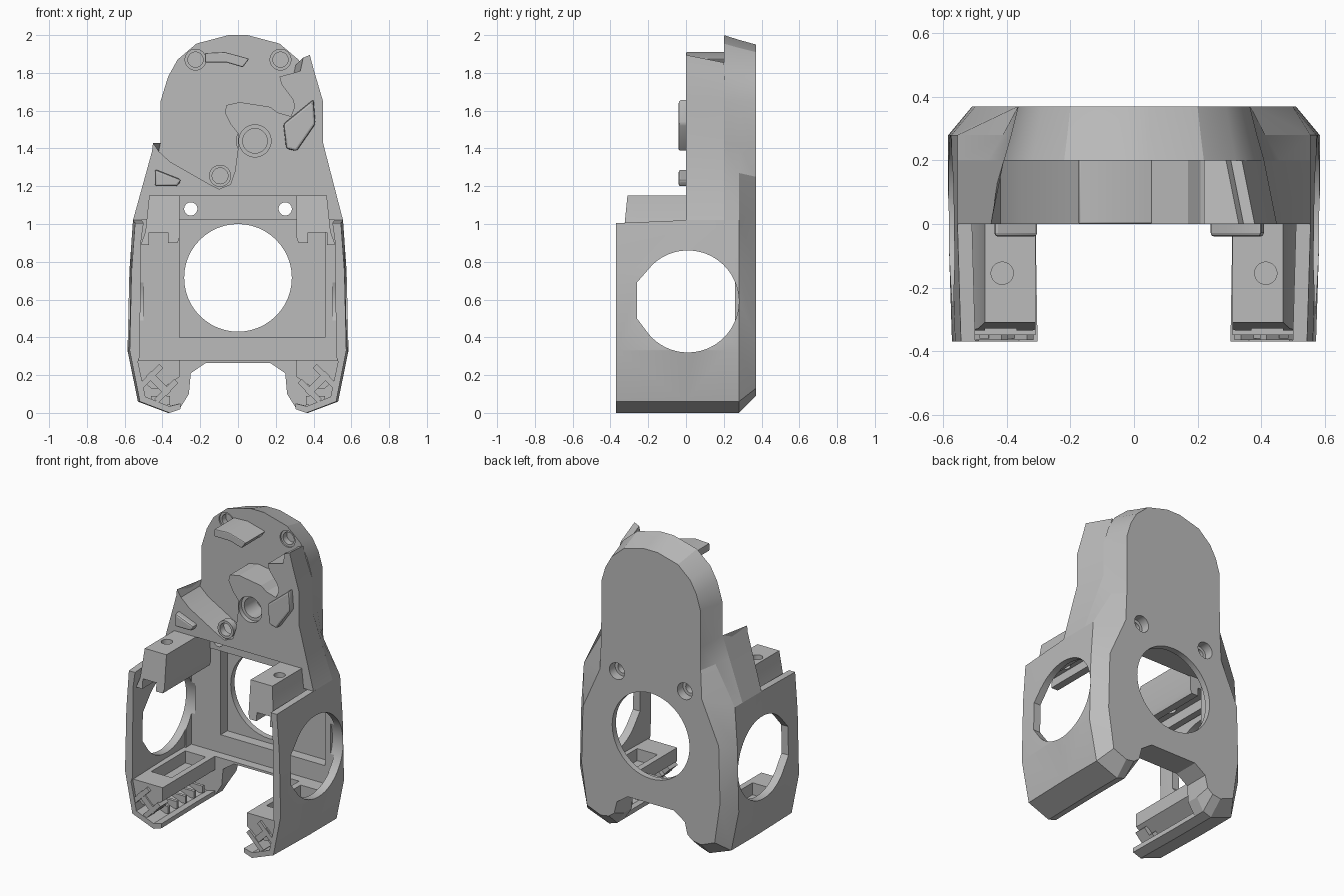
import bpy, bmesh, math

if "Cube" in bpy.data.objects:
    bpy.data.objects.remove(bpy.data.objects["Cube"], do_unlink=True)

grey = bpy.data.materials.new("plain grey")
grey.use_nodes = True
grey.diffuse_color = (0.5, 0.5, 0.5, 1)
grey.node_tree.nodes["Principled BSDF"].inputs["Base Color"].default_value = grey.diffuse_color


def loft(name, rings):
    """Solid skinned through rings that share a point count."""
    mesh = bpy.data.meshes.new(name)
    bm = bmesh.new()
    loops = [[bm.verts.new(point) for point in ring] for ring in rings]
    count = len(loops[0])
    for lower, upper in zip(loops, loops[1:]):
        for i in range(count):
            j = (i + 1) % count
            bm.faces.new((lower[i], lower[j], upper[j], upper[i]))
    bm.faces.new(loops[0][::-1])
    bm.faces.new(loops[-1])
    bmesh.ops.recalc_face_normals(bm, faces=bm.faces)
    bm.to_mesh(mesh)
    bm.free()
    mesh.materials.append(grey)
    obj = bpy.data.objects.new(name, mesh)
    bpy.context.scene.collection.objects.link(obj)
    return obj


def prism(name, outline, start, end, axis="Y"):
    """Extrude a 2D outline along one axis."""
    place = {"X": lambda p, t: (t, p[0], p[1]),
             "Y": lambda p, t: (p[0], t, p[1]),
             "Z": lambda p, t: (p[0], p[1], t)}[axis]
    return loft(name, [[place(p, t) for p in outline] for t in (start, end)])


def circle(cx, cy, radius, start=0, sweep=360, steps=48):
    angles = [math.radians(start + sweep * i / steps) for i in range(steps)]
    return [(cx + radius * math.cos(a), cy + radius * math.sin(a)) for a in angles]


def rect(left, right, bottom, top):
    return [(left, bottom), (right, bottom), (right, top), (left, top)]


def turned_rect(cx, cy, width, height, degrees):
    c, s = math.cos(math.radians(degrees)), math.sin(math.radians(degrees))
    corners = rect(-width / 2, width / 2, -height / 2, height / 2)
    return [(cx + c * u - s * v, cy + s * u + c * v) for u, v in corners]


def flip(outline, side):
    return [(side * x, z) for x, z in outline]


def bake(obj):
    graph = bpy.context.evaluated_depsgraph_get()
    mesh = bpy.data.meshes.new_from_object(obj.evaluated_get(graph))
    obj.modifiers.clear()
    obj.data = mesh


def cut(obj, outline, start, end, axis="Y"):
    """Subtract an extruded outline from an object."""
    cutter = prism("cutter", outline, start, end, axis)
    cutter.hide_render = True
    mod = obj.modifiers.new("cut", "BOOLEAN")
    mod.operation = "DIFFERENCE"
    mod.solver = "EXACT"
    mod.object = cutter
    bake(obj)
    bpy.data.objects.remove(cutter, do_unlink=True)


def bevel(obj, width):
    mod = obj.modifiers.new("bevel", "BEVEL")
    mod.width = width
    mod.segments = 2
    bake(obj)


def full_ring(half, y):
    both = half + [(-x, z) for x, z in reversed(half)]
    return [(x, y, z) for x, z in both]


# Back body: outer shell with a chamfered rear edge
foot = [(.25, .21), (.17, .265)]
front_half = [(.05, 2), (.22, 1.955), (.32, 1.87), (.37, 1.78), (.41, 1.65), (.41, 1.43),
              (.46, 1.29), (.556, 1.02), (.575, .75), (.585, .33), (.53, .06), (.37, 0),
              (.31, .02), (.26, .1)] + foot
rear_half = [(.05, 1.95), (.2, 1.91), (.29, 1.83), (.335, 1.75), (.365, 1.65), (.365, 1.4),
             (.367, 1.25), (.375, 1.06), (.5, .78), (.51, .4), (.47, .13), (.37, .09),
             (.31, .1), (.27, .13)] + foot
# The middle ring follows the taper above and stays wide below
middle_half = [((x + u) / 2, (z + w) / 2) if z > 1.1 else (x, z)
               for (x, z), (u, w) in zip(front_half, rear_half)]
body = loft("back_body", [full_ring(front_half, .2), full_ring(middle_half, .28),
                          full_ring(rear_half, .37)])

# Rear wall cavity, fan opening, screw holes and blind holes
side_hole = circle(.01, .59, .27, -140, 280) + [(-.26, .69), (-.26, .5)]
cut(body, rect(-.525, .525, .28, 1.02), 0, .26)
cut(body, rect(-.31, .46, .4, 1.02), 0, .33)
cut(body, circle(0, .715, .285), 0, 1)
for side in (1, -1):
    cut(body, circle(side * .25, 1.08, .035), 0, 1)
    cut(body, circle(side * .25, 1.08, .055), .31, 1)
    cut(body, circle(side * .225, 1.87, .055), .1, .21)
    cut(body, circle(side * .225, 1.87, .04), .1, .25)
    cut(body, side_hole, side * .5, side * .7, "X")

# Raised front land with wing, crescent and fin
land_outline = [(-.45, 1.43), (-.42, 1.385), (-.36, 1.33), (-.15, 1.21), (-.1, 1.185),
                (-.04, 1.21), (-.016, 1.28), (0, 1.4), (0, 1.48), (-.04, 1.53),
                (-.07, 1.59), (-.06, 1.63), (.01, 1.645), (.17, 1.62), (.21, 1.59),
                (.28, 1.57), (.3, 1.62), (.29, 1.66), (.23, 1.74), (.22, 1.78),
                (.33, 1.81), (.345, 1.88), (.38, 1.895), (.4, 1.82), (.45, 1.65),
                (.45, 1.43), (.556, 1.02), (-.556, 1.02), (-.455, 1.385)]


def tuck(x, z):
    """Pull the fin and wing tips in to meet the body."""
    if x > .3 and z > 1.63:
        return x - .04, .2, z - .04 * (z > 1.7)
    limit = .41 + .356 * max(0, 1.43 - z)
    return max(-limit, min(limit, x)), .2, z


land = loft("front_land", [[(x, 0, z) for x, z in land_outline],
                           [tuck(x, z) for x, z in land_outline]])
cut(land, rect(-.47, .47, .9, 1.15), -.1, .15)
cut(land, circle(.09, 1.44, .085), -.1, .16)
cut(land, circle(-.095, 1.255, .045), -.1, .12)
for side in (1, -1):
    cut(land, circle(side * .25, 1.08, .035), 0, 1)


# Round collars around the land holes
def collar(name, x, z, outer, inner, start, end):
    ring = prism(name, circle(x, z, outer), start, end)
    cut(ring, circle(x, z, inner), start - 1, end + 1)


collar("large_collar", .09, 1.44, .1, .065, .03, .2)
collar("small_collar", -.095, 1.255, .058, .042, .004, .05)

# Pads and arched tab on the front
pads = {
    "five_sided_pad": [(.24, 1.53), (.4, 1.66), (.41, 1.53), (.31, 1.385), (.255, 1.4)],
    "wing_pad": [(-.44, 1.29), (-.3, 1.235), (-.32, 1.2), (-.44, 1.2)],
}
for name, outline in pads.items():
    bevel(prism(name, outline, -.04, .05), .012)
bevel(prism("arched_tab", [(-.175, 1.905), (-.07, 1.91), (.06, 1.875), (.025, 1.83),
                           (-.06, 1.855), (-.175, 1.855)], 0, .23), .006)

# Side walls with hollow legs, trays, latches and posts, one set for each side
shell_outline = [(.556, 1.02), (.575, .75), (.585, .33), (.53, .06), (.37, 0), (.31, .02),
                 (.31, .05), (.37, .035), (.5, .085), (.54, .27), (.53, .3), (.525, .9),
                 (.51, 1.02)]
tray_outline = [(.31, .28), (.55, .28), (.54, .2), (.46, .13), (.4, .13), (.31, .19)]
post_outline = [(.31, 1.15), (.47, 1.15), (.49, .96), (.515, .89), (.47, .89), (.47, .955),
                (.37, .955), (.37, .9), (.32, .9), (.31, .93)]
for side, label in ((1, "left"), (-1, "right")):
    # The wall narrows slightly toward its open front edge
    flipped = flip(shell_outline, side)
    shell = loft(label + "_side_wall", [[(x * .98, -.37, z * .985 if z > 1 else z)
                                         for x, z in flipped],
                                        [(x, 0, z) for x, z in flipped],
                                        [(x, .21, z) for x, z in flipped]])
    cut(shell, side_hole, side * .45, side * .7, "X")

    # Sunken tray above the open floor
    tray = prism(label + "_tray", flip(tray_outline, side), -.35, .21)
    cut(tray, flip(rect(.35, .5, -.2, .16), side), .2, .5, "Z")
    for i in range(5):
        prism(label + "_vent_blade", rect(-.22 + i * .09, -.2 + i * .09, .042, .09),
              side * .36, side * .46, "X")

    # Crossed latch bars at the front of the leg
    for offset in (-.04, .04):
        rail = turned_rect(.42 + offset, .155 + offset, .15, .03, -45)
        prism(label + "_latch_rail", flip(rail, side), -.365, -.28)
    prism(label + "_latch_bar", flip(turned_rect(.42, .155, .04, .15, -45), side), -.36, -.25)

    # Screw post, leaning forward toward its foot
    flipped = flip(post_outline, side)
    post = loft(label + "_post", [[(x, -.31 - (1.15 - z) * .1, z) for x, z in flipped],
                                  [(x, .16, z) for x, z in flipped]])
    cut(post, circle(side * .415, -.155, .035), .8, 1.3, "Z")

# Keep facets crisp while rounding the bores
bpy.ops.object.select_all(action="DESELECT")
for obj in bpy.context.scene.objects:
    if obj.type == "MESH" and grey.name in obj.data.materials:
        obj.select_set(True)
        bpy.context.view_layer.objects.active = obj
bpy.ops.object.shade_smooth_by_angle(angle=math.radians(20))
